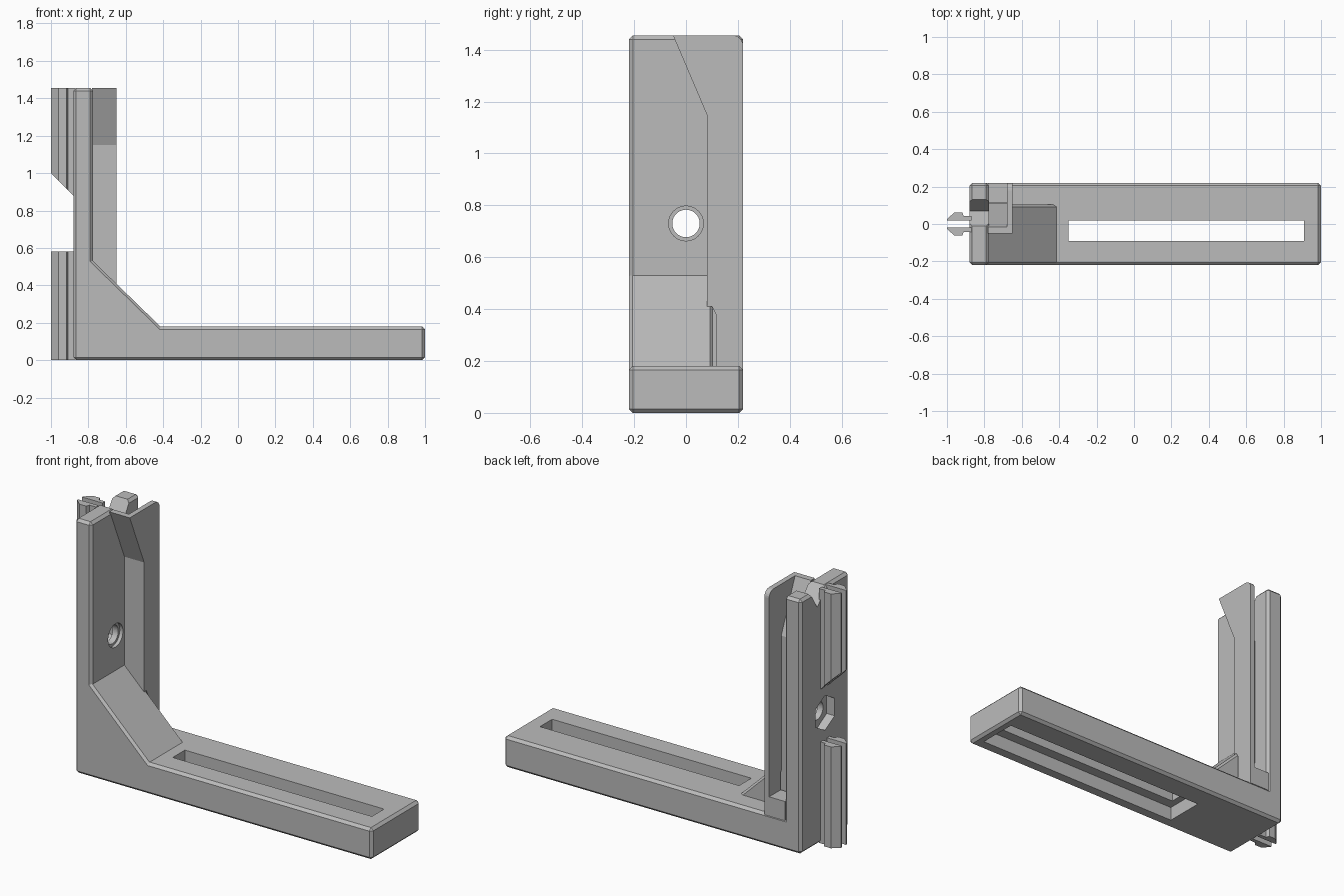
import bpy, bmesh, math
from mathutils import Vector

cube = bpy.data.objects.get("Cube")
if cube:
    bpy.data.objects.remove(cube, do_unlink=True)

grey = bpy.data.materials.new("plain_grey")
grey.use_nodes = True
COLOUR = (0.5, 0.5, 0.5, 1)
grey.diffuse_color = COLOUR
grey.node_tree.nodes["Principled BSDF"].inputs["Base Color"].default_value = COLOUR

AXES = {"x": lambda a, b, d: (d, a, b),
        "y": lambda a, b, d: (a, d, b),
        "z": lambda a, b, d: (a, b, d)}


def prism(name, points, axis, lo, hi, bevel=0, pick=None, low_rule=None):
    """Extrude a flat profile along an axis and chamfer its chosen convex edges."""
    bm = bmesh.new()
    place = AXES[axis]
    low = [bm.verts.new(place(a, b, low_rule(a) if low_rule else lo)) for a, b in points]
    high = [bm.verts.new(place(a, b, hi)) for a, b in points]
    bm.faces.new(low)
    bm.faces.new(high)
    for i in range(len(points)):
        j = (i + 1) % len(points)
        bm.faces.new((low[i], low[j], high[j], high[i]))
    bmesh.ops.recalc_face_normals(bm, faces=bm.faces)
    if bevel:
        edges = [e for e in bm.edges if e.is_convex and (pick is None or pick(e))]
        bmesh.ops.bevel(bm, geom=edges, offset=bevel, segments=1,
                        affect="EDGES", profile=0.5)
    mesh = bpy.data.meshes.new(name)
    bm.to_mesh(mesh)
    bm.free()
    mesh.materials.append(grey)
    obj = bpy.data.objects.new(name, mesh)
    bpy.context.collection.objects.link(obj)
    return obj


def rect(a0, a1, b0, b1):
    return [(a0, b0), (a1, b0), (a1, b1), (a0, b1)]


def ring(radius, sides, height, turn=0):
    return [(radius * math.cos(turn + math.tau * i / sides),
             height + radius * math.sin(turn + math.tau * i / sides)) for i in range(sides)]


def cut(obj, cutter):
    cutter.hide_render = True
    mod = obj.modifiers.new("cut", "BOOLEAN")
    mod.operation = "DIFFERENCE"
    mod.solver = "EXACT"
    mod.object = cutter
    bpy.context.view_layer.objects.active = obj
    bpy.ops.object.modifier_apply(modifier=mod.name)
    bpy.data.objects.remove(cutter, do_unlink=True)


BACK, INNER, FLOOR, TOP, SIDE = -0.88, -0.775, 0.18, 1.455, 0.22

# L-shaped body: upright and foot
body = prism("bracket_body",
             [(BACK, 0), (1, 0), (1, FLOOR), (INNER, FLOOR), (INNER, TOP), (BACK, TOP)],
             "y", -SIDE, SIDE, 0.015)

# Long slot in the foot with a wider recess below
cut(body, prism("slot_cutter", rect(-0.35, 0.91, -0.09, 0.02), "z", -0.1, 0.3))
cut(body, prism("recess_cutter", rect(-0.39, 0.95, -0.15, 0.08), "z", -0.1, 0.08))

# Bolt hole, its countersunk rim and the hexagonal nut pocket
HOLE_Z = 0.73
cut(body, prism("hole_cutter", ring(0.053, 40, HOLE_Z), "x", -1.1, -0.6))
cut(body, prism("rim_cutter", ring(0.067, 40, HOLE_Z), "x", INNER - 0.02, -0.6))
cut(body, prism("nut_cutter", ring(0.1, 6, HOLE_Z, math.pi / 6), "x", -1.1, BACK + 0.05))

# Notch across the top of the upright
cut(body, prism("notch_cutter", [(-0.025, 1.5), (-0.01, TOP), (0.07, 1.36), (0.13, TOP), (0.15, 1.5)],
                "x", -1.1, -0.6))


# Sloping gusset
def on_slope(e):
    a, b = (v.co for v in e.verts)
    return abs(a.y - b.y) < 0.001 and abs(a.x - b.x) > 0.3 and abs(a.z - b.z) > 0.3


prism("gusset", [(INNER, 0.53), (-0.415, FLOOR), (-0.415, 0.1), (-0.83, 0.1), (-0.83, 0.53)],
      "y", -SIDE, 0.105, 0.013, on_slope)

# Panel guide: flared shell with a rounded top corner
R = 0.04
corner = [(SIDE - R + R * math.cos(t * math.pi / 12), TOP - R + R * math.sin(t * math.pi / 12))
          for t in range(7)]
guide = prism("panel_guide",
              [(0.08, 0.41), (0.1, 0.41), (0.115, 0.38), (0.115, 0.17), (SIDE, 0.17)]
              + corner + [(-0.05, TOP), (0.08, 1.15)],
              "x", INNER - 0.005, -0.65)
cut(guide, prism("channel_cutter",
                 [(0.11, 0.28), (0.3, 0.28), (0.3, 1.6), (-0.077, 1.6), (-0.015, TOP), (0.11, 1.16)],
                 "x", -0.9, -0.68))

# Barbed rail clips on the back, lower and upper pairs
for side, label in ((1, "left"), (-1, "right")):
    barb = [(-0.87, 0.018), (-1, 0.018), (-1, 0.026), (-0.96, 0.062),
            (-0.918, 0.062), (-0.91, 0.042), (-0.87, 0.042)]
    barb = [(x, y * side) for x, y in barb]
    prism("lower_clip_" + label, barb, "z", 0, 0.58)
    prism("upper_clip_" + label, barb, "z", 0, TOP, low_rule=lambda x: BACK - x + 0.88)
